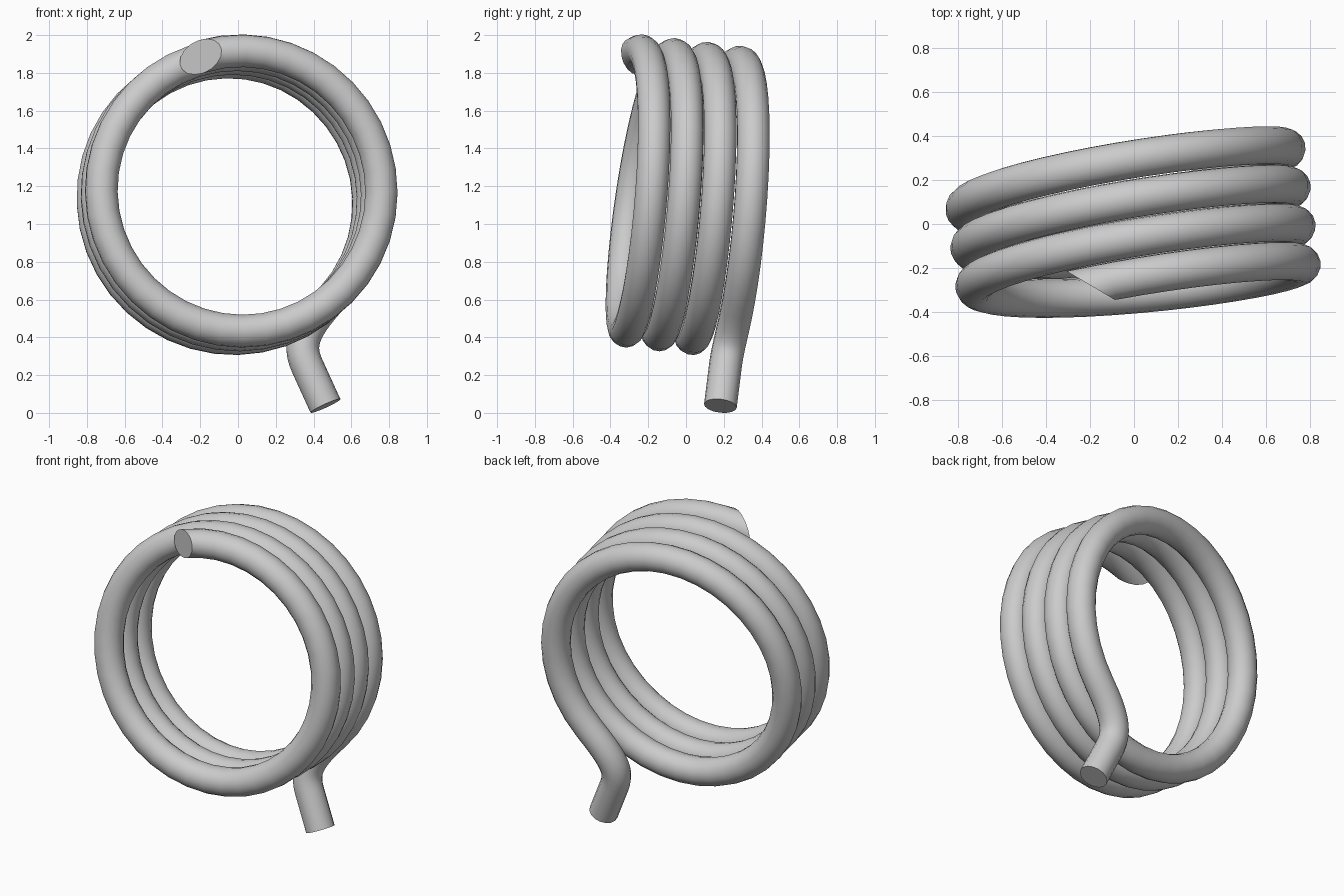
import bpy, bmesh, math
from mathutils import Vector

if "Cube" in bpy.data.objects:
    bpy.data.objects.remove(bpy.data.objects["Cube"])

R, WIRE, SIDES, STEP = 0.742, 0.087, 16, math.radians(9)

# Slightly tilted coil axis; its length is the pitch per turn
pitch = Vector((-0.0225, 0.175, -0.02))
axis = pitch.normalized()
up = (Vector((0, 0, 1)) - axis * axis.z).normalized()
right = axis.cross(up)
if right.x < 0:
    right = -right
origin = Vector((0.029, -0.321, 1.180))


def helix(a):
    return origin + pitch * (a / math.tau) + R * (math.cos(a) * up + math.sin(a) * right)


# Coil centre line, leaving room for the slanted cut at the front end
start, end = math.radians(-17.2), math.radians(3 * 360 + 133)
first = start + 0.16
n = round((end - first) / STEP)
path = [helix(start)] + [helix(first + (end - first) * i / n) for i in range(n + 1)]

# Reverse bend into the straight leg
tip = Vector((0.463, 0.182, 0.037))
p0, p3 = path[-1], Vector((0.368, 0.208, 0.245))
p1 = p0 + (helix(end) - helix(end - 0.01)).normalized() * 0.25
p2 = p3 - (tip - p3).normalized() * 0.12
for i in range(1, 11):
    t = i / 10
    s = 1 - t
    path.append(s**3 * p0 + 3 * s * s * t * p1 + 3 * s * t * t * p2 + t**3 * p3)
path.append(tip)

# Sweep a round section along the path
bm = bmesh.new()
rings = []
normal = up.copy()
last = len(path) - 1
for i, p in enumerate(path):
    tan = (path[min(i + 1, last)] - path[max(i - 1, 0)]).normalized()
    if i == 0:
        tan = (helix(start + 0.01) - p).normalized()
    normal = (normal - tan * normal.dot(tan)).normalized()
    side = tan.cross(normal)
    ring = []
    for k in range(SIDES):
        a = math.tau * k / SIDES
        v = p + WIRE * (math.cos(a) * normal + math.sin(a) * side)
        if i == 0:  # slanted cut plane
            cut = Vector((-0.51, -0.86, 0))
            v -= tan * ((v - p).dot(cut) / tan.dot(cut))
        ring.append(bm.verts.new(v))
    rings.append(ring)
for a, b in zip(rings, rings[1:]):
    for k in range(SIDES):
        j = (k + 1) % SIDES
        bm.faces.new((a[k], a[j], b[j], b[k]))
bm.faces.new(rings[0])
bm.faces.new(rings[-1])
bmesh.ops.recalc_face_normals(bm, faces=bm.faces)

mesh = bpy.data.meshes.new("coil_wire")
bm.to_mesh(mesh)
bm.free()
coil = bpy.data.objects.new("coil_wire", mesh)
bpy.context.collection.objects.link(coil)
bpy.context.view_layer.objects.active = coil
coil.select_set(True)
bpy.ops.object.shade_smooth_by_angle(angle=math.radians(35))
